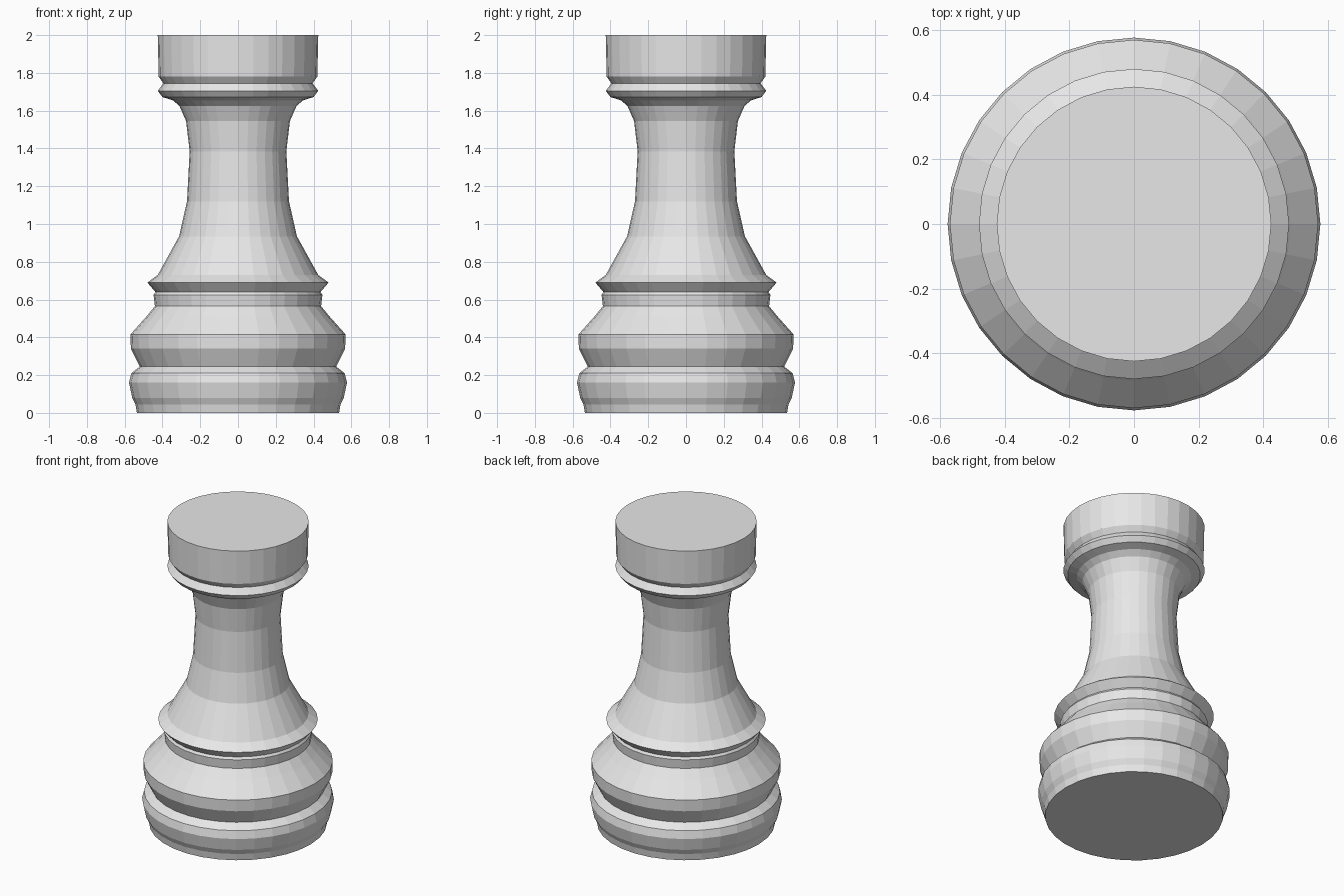
import bpy, bmesh, math

if "Cube" in bpy.data.objects:
    bpy.data.objects.remove(bpy.data.objects["Cube"])

SIDES = 32

# Lathe outline: (radius, height) from the foot to the top
PROFILE = [
    # foot ring
    (0.535, 0.0), (0.543, 0.045), (0.56, 0.08), (0.577, 0.16), (0.565, 0.21),
    (0.52, 0.245),
    # second ring
    (0.567, 0.34), (0.57, 0.415), (0.485, 0.51), (0.44, 0.565),
    # collar
    (0.447, 0.625), (0.437, 0.64), (0.48, 0.69), (0.425, 0.73),
    # waist
    (0.312, 0.935), (0.27, 1.12), (0.256, 1.385), (0.275, 1.545),
    (0.31, 1.625), (0.345, 1.655),
    # neck ring and head
    (0.40, 1.672), (0.425, 1.705), (0.395, 1.745), (0.42, 1.78), (0.425, 2.0),
]

grey = bpy.data.materials.new("light_grey")
grey.diffuse_color = (0.8, 0.8, 0.8, 1)
grey.use_nodes = True
grey.node_tree.nodes["Principled BSDF"].inputs["Base Color"].default_value = grey.diffuse_color


def lathe(name, profile, mat):
    bm = bmesh.new()
    rings = []
    for r, z in profile:
        rings.append([bm.verts.new((r * math.cos(2 * math.pi * i / SIDES),
                                    r * math.sin(2 * math.pi * i / SIDES), z))
                      for i in range(SIDES)])
    for low, high in zip(rings, rings[1:]):
        for i in range(SIDES):
            j = (i + 1) % SIDES
            bm.faces.new((low[i], low[j], high[j], high[i]))
    bm.faces.new(rings[0][::-1])
    bm.faces.new(rings[-1])
    mesh = bpy.data.meshes.new(name)
    bm.to_mesh(mesh)
    bm.free()
    mesh.materials.append(mat)
    obj = bpy.data.objects.new(name, mesh)
    bpy.context.collection.objects.link(obj)
    return obj


# Turned body, flat shaded
lathe("turned_piece", PROFILE, grey)
